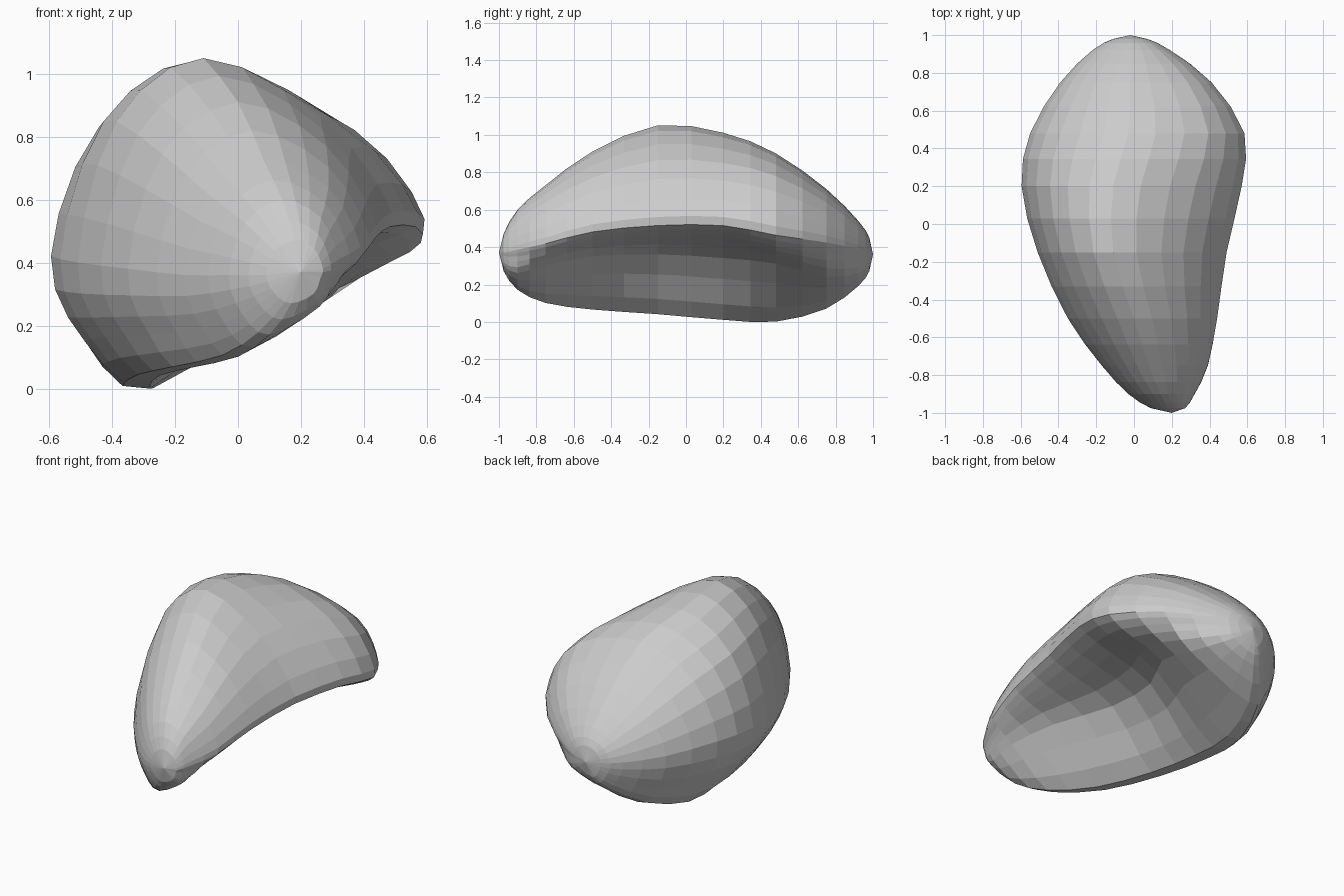
import bpy, bmesh
from mathutils import Vector

if "Cube" in bpy.data.objects:
    bpy.data.objects.remove(bpy.data.objects["Cube"])

# Cross-sections along y: y, then x,z of left, top, right lip, hollow, bottom,
# then fullness of the upper right flank and drop of the lip
SECTIONS = [
    (-0.975, 0.09, .36, .18, .47, .27, .38, .24, .30, .17, .27, .70, .08),
    (-0.90, -.03, .36, .14, .60, .32, .41, .26, .26, .10, .17, .69, .10),
    (-0.75, -.17, .36, .08, .73, .39, .45, .25, .30, .00, .10, .67, .10),
    (-0.50, -.35, .38, .00, .91, .44, .52, .16, .35, -.15, .065, .64, .09),
    (-0.15, -.51, .40, -.11, 1.05, .49, .56, .03, .36, -.25, .04, .62, .08),
    (0.20, -.595, .42, -.11, 1.01, .57, .56, .05, .34, -.28, .01, .64, .08),
    (0.48, -.55, .43, -.03, .90, .585, .51, .20, .31, -.27, .00, .69, .11),
    (0.75, -.39, .40, -.02, .71, .41, .46, .22, .24, -.20, .07, .71, .10),
    (0.92, -.22, .38, -.01, .54, .19, .41, .13, .26, -.09, .19, .71, .10),
    (0.98, -.11, .37, -.02, .45, .07, .38, .04, .31, -.05, .27, .71, .08),
]
FRONT_TIP = Vector((0.20, -1, 0.37))
BACK_TIP = Vector((-0.02, 1, 0.36))


def spline(p0, p1, p2, p3, t):
    return 0.5 * (2 * p1 + (p2 - p0) * t + (2 * p0 - 5 * p1 + 4 * p2 - p3) * t * t
                  + (3 * p1 - p0 - 3 * p2 + p3) * t ** 3)


def section(s):
    y = s[0]
    left, top, right, hollow, bottom = [Vector((s[i], y, s[i + 1])) for i in range(1, 11, 2)]

    def corner(side, cap, k):
        return Vector((cap.x + (side.x - cap.x) * k, y, side.z + (cap.z - side.z) * k))

    lip = right.lerp(hollow, 0.25) + Vector((0, 0, -s[12] * (right.z - bottom.z)))
    pts = [left, corner(left, top, .69), top, corner(right, top, s[11]), right,
           lip, hollow, bottom, corner(left, bottom, .66)]
    n = len(pts)
    return [spline(pts[i - 1], pts[i], pts[(i + 1) % n], pts[(i + 2) % n], j / 3)
            for i in range(n) for j in range(3)]


# Smooth the sections into rings
keys = [section(s) for s in SECTIONS]
n = len(keys[0])
keys = [[FRONT_TIP] * n] + keys + [[BACK_TIP] * n]
rings = []
for i in range(1, len(keys) - 2):
    for t in (0, 0.5):
        rings.append([spline(keys[i - 1][j], keys[i][j], keys[i + 1][j], keys[i + 2][j], t)
                      for j in range(n)])
rings.append(keys[-2])

# Loft the rings and close the ends
bm = bmesh.new()
loops = [[bm.verts.new(p) for p in r] for r in rings]
for a, b in zip(loops, loops[1:]):
    for j in range(n):
        k = (j + 1) % n
        bm.faces.new((a[j], a[k], b[k], b[j]))
for loop, tip in ((loops[0], FRONT_TIP), (loops[-1], BACK_TIP)):
    v = bm.verts.new(tip)
    for j in range(n):
        bm.faces.new((loop[j], loop[(j + 1) % n], v))
bmesh.ops.recalc_face_normals(bm, faces=bm.faces)

# Rest on the ground
low = min(v.co.z for v in bm.verts)
for v in bm.verts:
    v.co.z -= low

mesh = bpy.data.meshes.new("curved_shell")
bm.to_mesh(mesh)
bm.free()
obj = bpy.data.objects.new("curved_shell", mesh)
bpy.context.collection.objects.link(obj)
